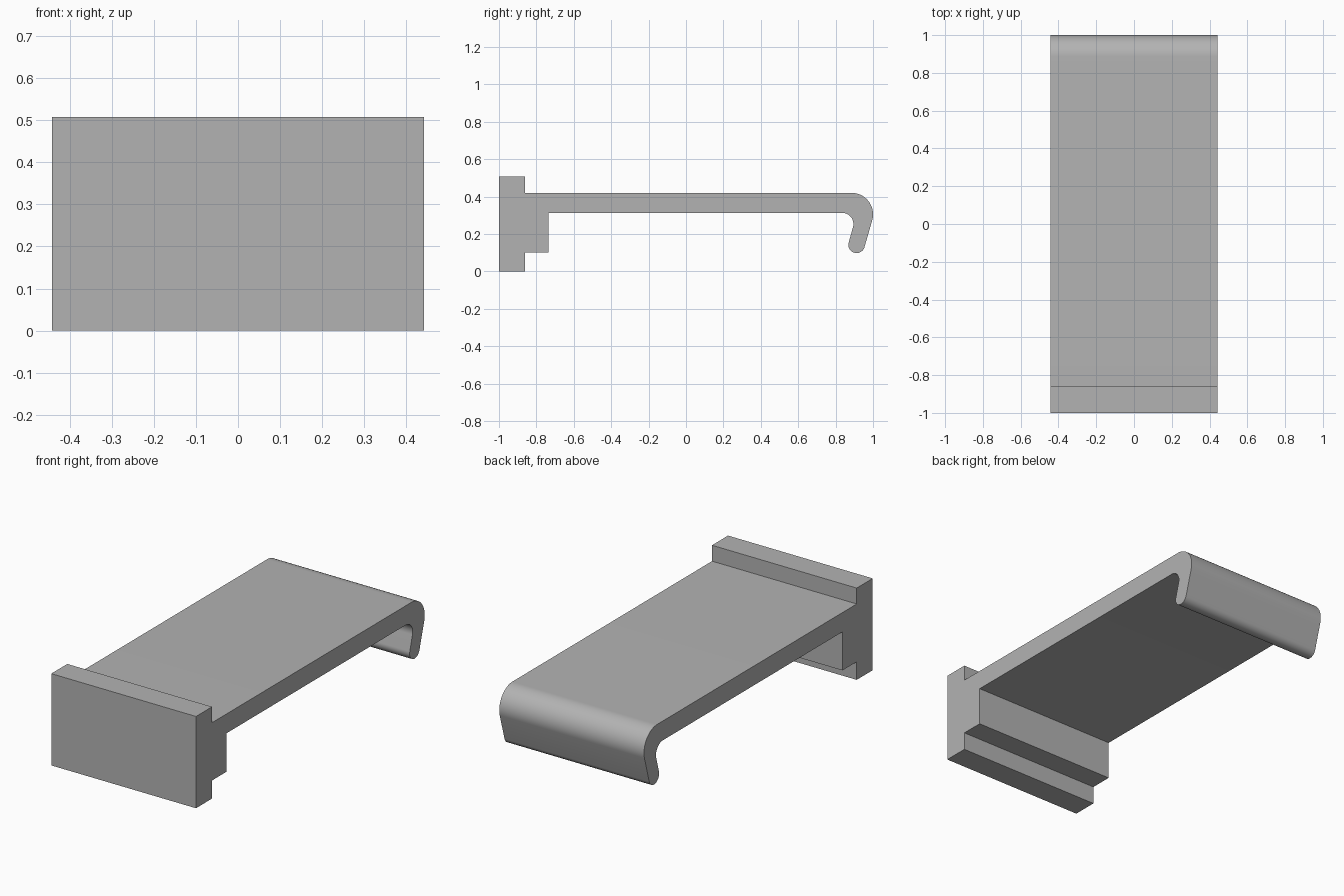
import bpy
import bmesh
from math import sin, cos, radians
from mathutils import Vector

cube = bpy.data.objects.get("Cube")
if cube:
    bpy.data.objects.remove(cube, do_unlink=True)

HALF_WIDTH = 0.443
LEAN = -15.5    # angle of the hook's straight lip, in degrees


def arc(cy, cz, radius, start, end, steps):
    """Points on an arc in the side plane, angles in degrees."""
    angles = [radians(start + (end - start) * i / steps) for i in range(steps + 1)]
    return [(cy + radius * cos(a), cz + radius * sin(a)) for a in angles]


# Side profile: end plate with stepped block, flat arm, rounded hook
plate = [(-0.735, 0.313), (-0.735, 0.1), (-0.86, 0.1), (-0.86, 0),
         (-1, 0), (-1, 0.508), (-0.86, 0.508), (-0.86, 0.42)]
outer_bend = arc(0.885, 0.305, 0.115, 90, LEAN, 24)
tip = arc(0.912, 0.142, 0.044, LEAN, LEAN - 180, 20)
inner_bend = arc(0.835, 0.253, 0.06, LEAN, 90, 20)
profile = plate + outer_bend + tip + inner_bend

# Extrude the profile across the full width
bm = bmesh.new()
side = bm.faces.new([bm.verts.new((-HALF_WIDTH, y, z)) for y, z in profile])
swept = bmesh.ops.extrude_face_region(bm, geom=[side])["geom"]
bmesh.ops.translate(bm, vec=Vector((2 * HALF_WIDTH, 0, 0)),
                    verts=[v for v in swept if isinstance(v, bmesh.types.BMVert)])
bmesh.ops.recalc_face_normals(bm, faces=bm.faces[:])
mesh = bpy.data.meshes.new("hooked_clip")
bm.to_mesh(mesh)
bm.free()

clip = bpy.data.objects.new("hooked_clip", mesh)
bpy.context.collection.objects.link(clip)

# Plain grey finish
grey = bpy.data.materials.new("plain_grey")
grey.use_nodes = True
colour = (0.45, 0.45, 0.45, 1)
grey.diffuse_color = colour
grey.node_tree.nodes["Principled BSDF"].inputs["Base Color"].default_value = colour
mesh.materials.append(grey)

# Smooth bends with crisp corners
bpy.ops.object.select_all(action="DESELECT")
clip.select_set(True)
bpy.context.view_layer.objects.active = clip
bpy.ops.object.shade_smooth_by_angle(angle=radians(30))
